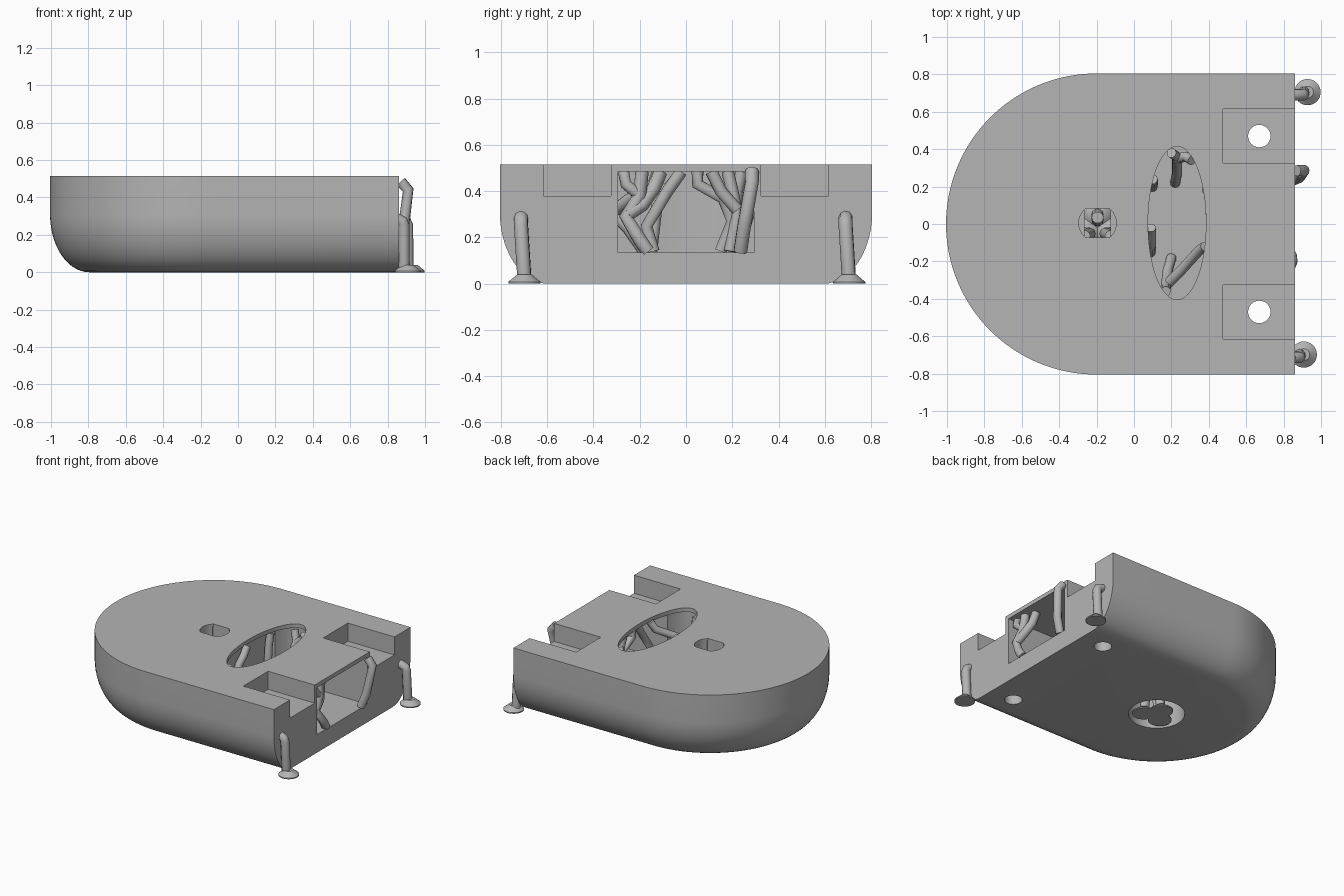
import bpy, bmesh
from math import pi, sin, cos, sqrt, radians

cube = bpy.data.objects.get("Cube")
if cube:
    bpy.data.objects.remove(cube, do_unlink=True)

GREY = (0.46, 0.46, 0.46, 1)
grey = bpy.data.materials.new("plain grey")
grey.use_nodes = True
grey.diffuse_color = GREY
grey.node_tree.nodes["Principled BSDF"].inputs["Base Color"].default_value = GREY


def activate(ob):
    bpy.ops.object.select_all(action='DESELECT')
    ob.select_set(True)
    bpy.context.view_layer.objects.active = ob


def loft(name, rings):
    """Closed solid through rings of equal point count, capped at both ends."""
    bm = bmesh.new()
    loops = [[bm.verts.new(p) for p in ring] for ring in rings]
    for a, b in zip(loops, loops[1:]):
        for i in range(len(a)):
            j = (i + 1) % len(a)
            bm.faces.new((a[i], a[j], b[j], b[i]))
    bm.faces.new(loops[0][::-1])
    bm.faces.new(loops[-1])
    bmesh.ops.recalc_face_normals(bm, faces=bm.faces)
    mesh = bpy.data.meshes.new(name)
    bm.to_mesh(mesh)
    bm.free()
    ob = bpy.data.objects.new(name, mesh)
    bpy.context.collection.objects.link(ob)
    mesh.materials.append(grey)
    return ob


def oval(x, y, rx, ry, z0, z1, flat=9, n=64):
    """Oval prism, with its sides clipped at y +- flat."""
    pts = [(x + rx * cos(2 * pi * i / n), y + max(-flat, min(flat, ry * sin(2 * pi * i / n))))
           for i in range(n)]
    return loft("cutter", [[(px, py, z) for px, py in pts] for z in (z0, z1)])


def box(x0, x1, y0, y1, z0, z1):
    pts = [(x0, y0), (x1, y0), (x1, y1), (x0, y1)]
    return loft("cutter", [[(px, py, z) for px, py in pts] for z in (z0, z1)])


def cut(ob, cutter):
    cutter.hide_render = True
    mod = ob.modifiers.new("cut", 'BOOLEAN')
    mod.operation = 'DIFFERENCE'
    mod.solver = 'EXACT'
    mod.object = cutter
    activate(ob)
    bpy.ops.object.modifier_apply(modifier=mod.name)
    bpy.data.objects.remove(cutter, do_unlink=True)


# Body: round-ended block with a rounded lower edge
TOP, BACK, RADIUS = 0.515, 0.86, 0.805


def outline(inset, z, n=64):
    r = RADIUS - inset
    arc = [(-0.2 + r * cos(pi / 2 + pi * i / n), r * sin(pi / 2 + pi * i / n), z)
           for i in range(n + 1)]
    return arc + [(BACK, -r, z), (BACK, r, z)]


levels = []
for k in range(15):
    a = pi / 2 * k / 14
    levels.append(outline(0.21 * (1 - sin(a)), 0.31 * (1 - cos(a))))
levels.append(outline(0, TOP))
body = loft("body", levels)

# Open chamber with an oval window above it
cut(body, box(0.06, 1.1, -0.295, 0.295, 0.135, 0.485))
cut(body, oval(0.23, 0.005, 0.18, 0.425, 0.135, 0.485))
cut(body, oval(0.23, 0.005, 0.155, 0.41, 0.3, 0.7))

# Corner pockets with through holes
for s in (-1, 1):
    y0, y1 = sorted((s * 0.325, s * 0.615))
    cut(body, box(0.475, 1.1, y0, y1, 0.38, 0.7))
    cut(body, oval(0.67, s * 0.47, 0.06, 0.06, -0.1, 0.45, n=32))

# Stepped fastener hole: flat-sided recess, slot and wide lower bore
cut(body, oval(-0.195, 0.005, 0.1, 0.1, 0.4, 0.7, flat=0.078))
cut(body, box(-0.265, -0.125, -0.073, 0.083, 0.2, 0.5))
cut(body, oval(-0.195, 0.005, 0.19, 0.19, -0.1, 0.28))
activate(body)
bpy.ops.object.shade_smooth_by_angle(angle=radians(30))


# Branching struts
def strut(name, pts, r=0.03):
    cu = bpy.data.curves.new(name, 'CURVE')
    cu.dimensions = '3D'
    cu.bevel_depth = r
    cu.bevel_resolution = 3
    cu.use_fill_caps = True
    sp = cu.splines.new('POLY')
    sp.points.add(len(pts) - 1)
    for p, co in zip(sp.points, pts):
        p.co = (*co, 1)
    ob = bpy.data.objects.new(name, cu)
    bpy.context.collection.objects.link(ob)
    cu.materials.append(grey)
    activate(ob)
    bpy.ops.object.convert(target='MESH')
    bpy.ops.object.shade_smooth_by_angle(angle=radians(50))
    return ob


def foot(name, x, y, r):
    """Flared foot disc standing on the ground."""
    rings = []
    for k, z in ((1, 0), (1, 0.008), (0.75, 0.022), (0.45, 0.04)):
        rings.append([(x + k * r * cos(pi * i / 16), y + k * r * sin(pi * i / 16), z)
                      for i in range(32)])
    activate(loft(name, rings))
    bpy.ops.object.shade_smooth_by_angle(angle=radians(40))


# Outer legs by the back corners
for side, fx, fy in (("left", 0.928, 0.705), ("right", 0.908, -0.698)):
    foot(side + "_foot", fx, fy, 0.07)
    inner = fy - 0.015
    strut(side + "_leg", [(fx - 0.02, fy, 0.01), (fx - 0.022, inner, 0.25),
                          (fx - 0.03, inner, 0.272), (0.85, inner, 0.285)], 0.031)

# Struts at the chamber mouth
strut("mouth_strut_left", [(0.85, 0.235, 0.14), (0.885, 0.25, 0.24),
                           (0.91, 0.285, 0.44), (0.87, 0.285, 0.485)])
strut("mouth_strut_right", [(0.84, -0.165, 0.14), (0.845, -0.2, 0.19),
                            (0.82, -0.26, 0.29), (0.81, -0.2, 0.38), (0.8, -0.19, 0.485)])
strut("mouth_branch_right", [(0.82, -0.25, 0.3), (0.81, -0.19, 0.34),
                             (0.78, -0.14, 0.41), (0.77, -0.11, 0.485)])
strut("mouth_twig_right", [(0.81, -0.2, 0.38), (0.82, -0.26, 0.43), (0.8, -0.27, 0.485)], 0.025)

# Struts under the window rim
rim_paths = [
    [(0.4, -0.14, 0.14), (0.4, -0.17, 0.25), (0.42, -0.08, 0.4), (0.42, -0.02, 0.485)],
    [(0.17, -0.33, 0.3), (0.25, -0.25, 0.36), (0.35, -0.14, 0.43), (0.38, -0.12, 0.485)],
    [(0.2, -0.18, 0.14), (0.18, -0.25, 0.24), (0.17, -0.34, 0.33), (0.17, -0.36, 0.485)],
    [(0.09, -0.15, 0.14), (0.09, -0.12, 0.38), (0.09, -0.06, 0.43), (0.09, -0.02, 0.485)],
    [(0.4, 0.15, 0.14), (0.4, 0.2, 0.27), (0.41, 0.16, 0.37), (0.41, 0.05, 0.43),
     (0.41, 0.05, 0.485)],
    [(0.42, 0.19, 0.14), (0.41, 0.22, 0.3), (0.4, 0.2, 0.4), (0.39, 0.18, 0.485)],
    [(0.42, 0.22, 0.32), (0.43, 0.15, 0.4), (0.43, 0.11, 0.485)],
    [(0.22, 0.22, 0.14), (0.23, 0.27, 0.3), (0.23, 0.36, 0.41), (0.2, 0.38, 0.485)],
    [(0.23, 0.35, 0.4), (0.28, 0.36, 0.44), (0.31, 0.34, 0.485)],
    [(0.1, 0.2, 0.14), (0.1, 0.22, 0.4), (0.1, 0.24, 0.485)],
]
for i, path in enumerate(rim_paths):
    strut(f"rim_strut_{i + 1}", path, 0.027)

# Struts and feet inside the lower bore
for i, (dx, dy) in enumerate(((-0.07, -0.05), (0.07, -0.05), (0, 0.05))):
    x, y = -0.195 + dx, 0.005 + dy
    foot(f"bore_foot_{i + 1}", x, y, 0.08)
    strut(f"bore_strut_{i + 1}", [(x, y, 0.01), (x * 0.6 - 0.078, y * 0.7 - 0.02, 0.2),
                                  (x, y - 0.02, 0.3), (x, y - 0.02, 0.39)], 0.032)
